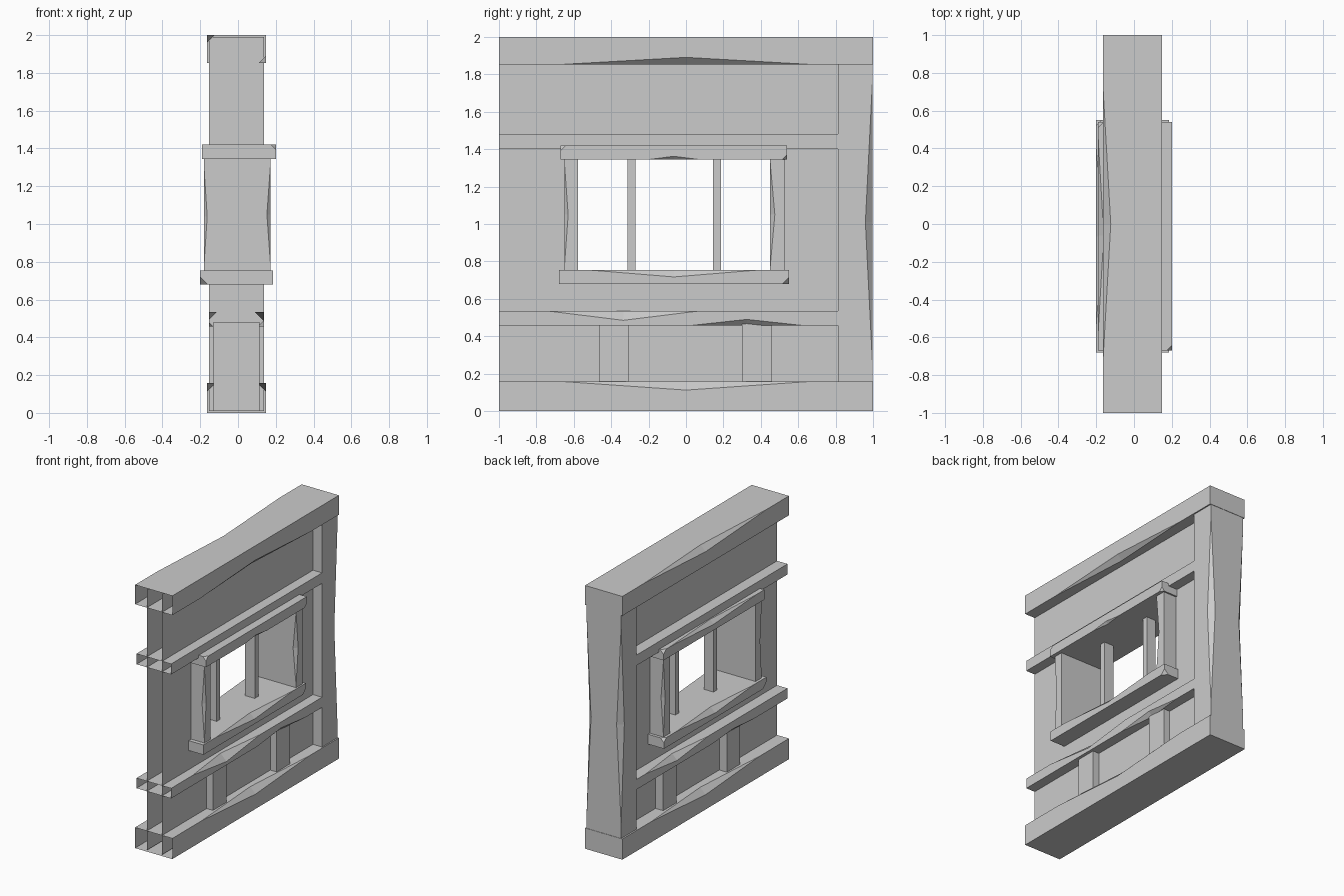
import bpy
import bmesh
from mathutils import Vector

cube = bpy.data.objects.get("Cube")
if cube:
    bpy.data.objects.remove(cube, do_unlink=True)

grey = bpy.data.materials.new("plain_grey")
grey.use_nodes = True
COLOUR = (0.6, 0.6, 0.6, 1)
grey.diffuse_color = COLOUR
grey.node_tree.nodes["Principled BSDF"].inputs["Base Color"].default_value = COLOUR

X, Y, Z = 0, 1, 2


def add_object(name, polygons):
    """Build a flat-shaded mesh from polygons, welding shared points."""
    bm = bmesh.new()
    for poly in polygons:
        bm.faces.new([bm.verts.new(p) for p in poly])
    bmesh.ops.remove_doubles(bm, verts=bm.verts, dist=1e-5)
    bmesh.ops.recalc_face_normals(bm, faces=bm.faces)
    mesh = bpy.data.meshes.new(name)
    bm.to_mesh(mesh)
    bm.free()
    mesh.materials.append(grey)
    obj = bpy.data.objects.new(name, mesh)
    bpy.context.collection.objects.link(obj)
    return obj


def timber(name, x, y, z, chips=(), corners=(), open_end=False):
    """Box with notched edges and clipped corners.
    chip: (axis, side, side, start, end, depth), sides on the two other axes
    corner: (x side, y side, z side, size)"""
    span = (x, y, z)

    def point(key):
        return Vector([span[i][key[i]] for i in range(3)])

    def inward(axis, side):
        step = Vector((0, 0, 0))
        step[axis] = -1 if side else 1
        return step

    clipped = {tuple(c[:3]): c[3] for c in corners}
    polygons = []
    for axis in range(3):
        a, b = [i for i in range(3) if i != axis]
        for side in (0, 1):
            if open_end and axis == Y and side == 0:
                continue
            keys = []
            for u, v in ((0, 0), (1, 0), (1, 1), (0, 1)):
                key = [0, 0, 0]
                key[axis], key[a], key[b] = side, u, v
                keys.append(tuple(key))
            poly = []
            for i, key in enumerate(keys):
                prev, nxt = keys[i - 1], keys[(i + 1) % 4]
                here = point(key)
                if key in clipped:
                    for other in (prev, nxt):
                        poly.append(here + (point(other) - here).normalized() * clipped[key])
                else:
                    poly.append(here)
                # notch in the edge that runs to the next corner
                run = next(k for k in range(3) if key[k] != nxt[k])
                for c_axis, s1, s2, lo, hi, depth in chips:
                    sides = dict(zip([k for k in range(3) if k != c_axis], (s1, s2)))
                    if run != c_axis or any(key[k] != s for k, s in sides.items()):
                        continue
                    across = next(k for k in sides if k != axis)
                    trio = []
                    for t in (lo, (lo + hi) / 2, hi):
                        p = here.copy()
                        p[run] = t
                        trio.append(p)
                    trio[1] += inward(across, sides[across]) * depth
                    poly += trio if key[run] == 0 else trio[::-1]
            polygons.append(poly)
    # sloping faces inside the notches
    for c_axis, s1, s2, lo, hi, depth in chips:
        a, b = [k for k in range(3) if k != c_axis]
        base = Vector((0, 0, 0))
        base[a], base[b] = span[a][s1], span[b][s2]
        ends = []
        for t in (lo, hi, (lo + hi) / 2):
            p = base.copy()
            p[c_axis] = t
            ends.append(p)
        on_a = ends[2] + inward(b, s2) * depth
        on_b = ends[2] + inward(a, s1) * depth
        polygons += [[ends[0], on_a, on_b], [ends[1], on_b, on_a]]
    # clipped corner triangles
    for key, size in clipped.items():
        polygons.append([point(key) + inward(k, key[k]) * size for k in range(3)])
    return add_object(name, polygons)


# Wall panel: two skins around the window, open at the front end
ys, zs = (-1, -0.61, 0.49, 0.9), (0.01, 0.72, 1.38, 1.99)
skins = (-0.066, 0.062)
panel = []
for px in skins:
    for i in range(3):
        for j in range(3):
            if (i, j) != (1, 1):
                panel.append([(px, ys[i + m], zs[j + n])
                              for m, n in ((0, 0), (1, 0), (1, 1), (0, 1))])
add_object("wall_panel", panel)

# Main frame: top and bottom beams with the back column
BEAM = (-0.165, 0.148)
RAIL = (-0.153, 0.138)
timber("top_beam", BEAM, (-1, 1), (1.853, 2),
       [(Y, 0, 1, -0.74, 0.74, 0.042), (Y, 1, 0, -0.67, 0.67, 0.038)], open_end=True)
timber("bottom_beam", BEAM, (-1, 1), (0, 0.157),
       [(Y, s, 1, -0.65, 0.65, 0.045) for s in (0, 1)], open_end=True)
timber("back_column", RAIL, (0.812, 0.997), (0.01, 1.99),
       [(Z, s, 1, 0.25, 1.77, 0.038) for s in (0, 1)])

# Horizontal rails
timber("lower_rail", RAIL, (-1, 0.815), (0.458, 0.535),
       [(Y, 1, 1, -0.74, 0.07, 0.05), (Y, 1, 0, 0.03, 0.62, 0.032),
        (Y, 0, 1, -0.05, 0.7, 0.042), (Y, 0, 0, -0.6, -0.1, 0.02)], open_end=True)
timber("upper_rail", RAIL, (-1, 0.815), (1.4, 1.48), open_end=True)

# Short posts under the lower rail
for name, py in (("front_short_post", -0.385), ("back_short_post", 0.38)):
    timber(name, (-0.13, 0.115), (py - 0.08, py + 0.08), (0.01, 0.48))

# Window frame
timber("window_sill", (-0.2, 0.185), (-0.68, 0.55), (0.68, 0.755),
       [(Y, s, 1, -0.53, 0.4, 0.038) for s in (0, 1)],
       [(0, 0, 0, 0.04), (1, 1, 0, 0.035), (0, 1, 1, 0.03)])
timber("window_lintel", (-0.19, 0.2), (-0.67, 0.54), (1.345, 1.42),
       [(Y, 0, 1, -0.58, 0.46, 0.03), (Y, 1, 0, -0.2, 0.07, 0.017)],
       [(1, 0, 1, 0.027), (1, 1, 0, 0.025), (0, 1, 1, 0.03)])
JAMB = (-0.18, 0.173)
HEIGHT = (0.75, 1.35)
timber("front_jamb", JAMB, (-0.65, -0.578), HEIGHT,
       [(Z, 0, 0, 0.78, 1.3, 0.017), (Z, 1, 0, 0.77, 1.33, 0.02)])
timber("back_jamb", JAMB, (0.45, 0.528), HEIGHT,
       [(Z, 1, 0, 0.77, 1.33, 0.025), (Z, 0, 1, 0.77, 1.33, 0.02)])

# Window bars
for name, py in (("front_window_bar", -0.292), ("back_window_bar", 0.165)):
    timber(name, (-0.041, 0.04), (py - 0.021, py + 0.021), HEIGHT)
